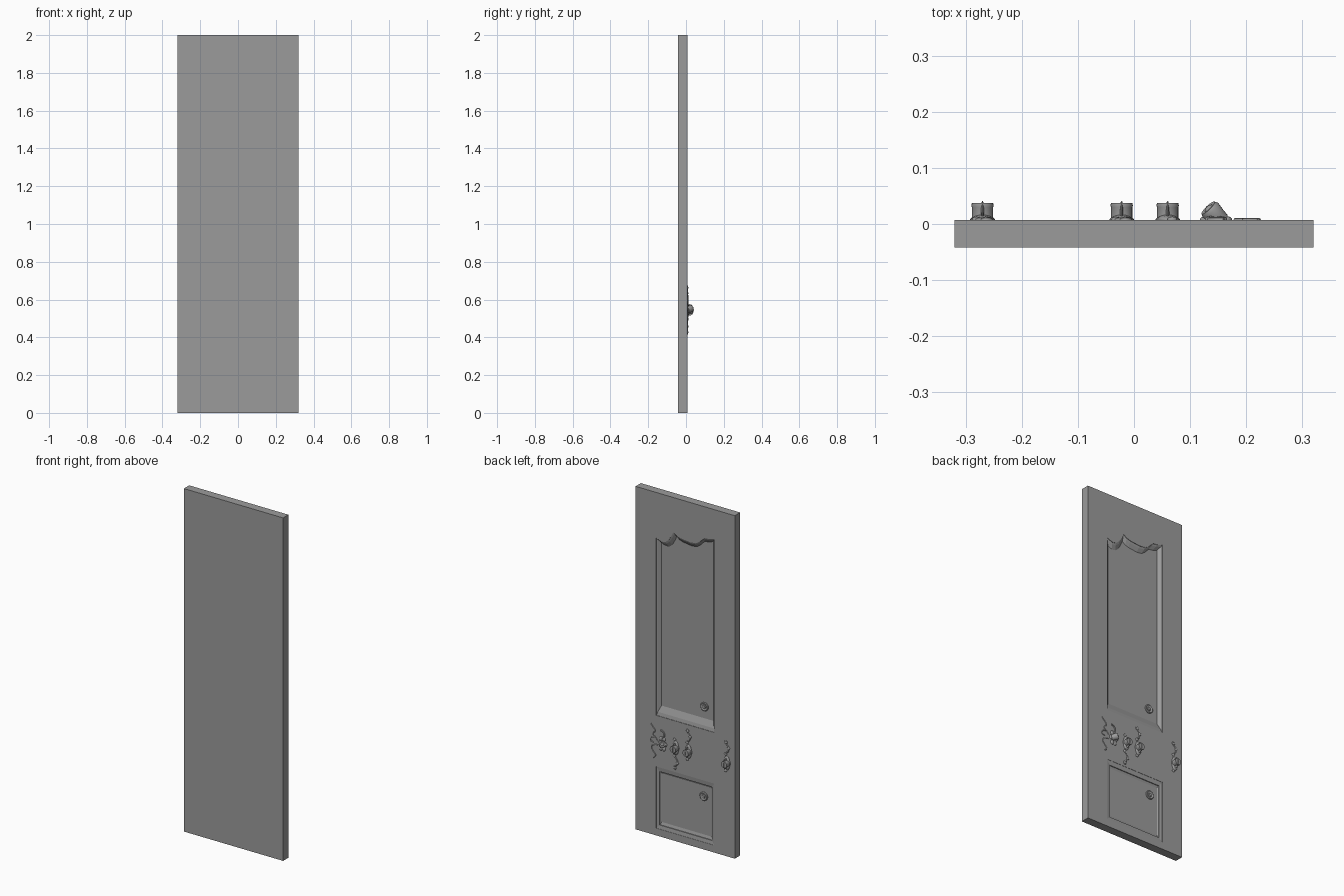
import bpy, bmesh, math
from mathutils import Vector

if "Cube" in bpy.data.objects:
    bpy.data.objects.remove(bpy.data.objects["Cube"])

BACK, FRONT = 0.0075, -0.0415   # y of the decorated face and the plain face

grey = bpy.data.materials.new("dark_grey")
grey.diffuse_color = (0.33, 0.33, 0.33, 1)
grey.use_nodes = True
grey.node_tree.nodes["Principled BSDF"].inputs["Base Color"].default_value = grey.diffuse_color


def finish(ob, smooth=True):
    bpy.ops.object.select_all(action='DESELECT')
    bpy.context.view_layer.objects.active = ob
    ob.select_set(True)
    if smooth:
        bpy.ops.object.shade_smooth_by_angle(angle=math.radians(40))
    if not ob.data.materials:
        ob.data.materials.append(grey)
    return ob


def mesh_object(name, bm):
    bmesh.ops.recalc_face_normals(bm, faces=bm.faces)
    me = bpy.data.meshes.new(name)
    bm.to_mesh(me)
    bm.free()
    ob = bpy.data.objects.new(name, me)
    bpy.context.collection.objects.link(ob)
    ob.data.materials.append(grey)
    return ob


def loft(name, rings):
    """Closed solid through rings of 3D points."""
    bm = bmesh.new()
    vs = [[bm.verts.new(p) for p in ring] for ring in rings]
    n = len(vs[0])
    for a, b in zip(vs, vs[1:]):
        for i in range(n):
            bm.faces.new((a[i], a[(i + 1) % n], b[(i + 1) % n], b[i]))
    bm.faces.new(vs[0])
    bm.faces.new(vs[-1])
    return mesh_object(name, bm)


def lathe(name, start, axis, profile, seg=20):
    """Turned part: profile is (radius, distance along axis)."""
    q = Vector(axis).to_track_quat('Z', 'Y')
    rings = []
    for r, h in profile:
        rings.append([Vector(start) + q @ Vector((r * math.cos(t), r * math.sin(t), h))
                      for t in (2 * math.pi * i / seg for i in range(seg))])
    return finish(loft(name, rings))


def ball(name, loc, r, scale=(1, 1, 1)):
    bpy.ops.mesh.primitive_uv_sphere_add(segments=14, ring_count=8, radius=r, location=loc)
    ob = bpy.context.object
    ob.name, ob.scale = name, scale
    return finish(ob)


def scroll(name, pts, r=0.003):
    """Round wire lying on the door face through (x, z) points."""
    cu = bpy.data.curves.new(name, 'CURVE')
    cu.dimensions, cu.bevel_depth, cu.bevel_resolution = '3D', r, 2
    cu.resolution_u, cu.use_fill_caps = 6, True
    sp = cu.splines.new('BEZIER')
    sp.bezier_points.add(len(pts) - 1)
    for bp, (x, z) in zip(sp.bezier_points, pts):
        bp.co = (x, BACK, z)
        bp.handle_left_type = bp.handle_right_type = 'AUTO'
    ob = bpy.data.objects.new(name, cu)
    bpy.context.collection.objects.link(ob)
    finish(ob, False)
    bpy.ops.object.convert(target='MESH')
    return finish(bpy.context.object)


# door slab
bpy.ops.mesh.primitive_cube_add(size=1, location=(0, (BACK + FRONT) / 2, 1))
door = bpy.context.object
door.name = "door_slab"
door.scale = (0.64, BACK - FRONT, 2)
bpy.ops.object.transform_apply(location=False, rotation=False, scale=True)

# panel outlines: top edge points run from +x to -x
W = 0.187
arch = [(W, 1.735), (0.155, 1.722), (0.13, 1.725), (0.108, 1.742), (0.09, 1.77), (0.077, 1.797),
        (0.055, 1.782), (0.03, 1.775), (-0.033, 1.768), (-0.07, 1.772), (-0.095, 1.788),
        (-0.125, 1.816), (-0.155, 1.82), (-W, 1.83)]
flat = [(W, 0.402), (-W, 0.402)]


def recess(name, top, zb, steps):
    """Cut a moulded panel; steps are (side, bottom, top inset, y)."""
    rings = []
    for side, bot, up, y in steps:
        k = 1 - side / W
        ring = [(x * k, y, z - up) for x, z in top]
        ring += [(-W * k, y, zb + bot), (W * k, y, zb + bot)]
        rings.append(ring)
    cutter = loft(name, rings)
    cutter.hide_render = True
    finish(door, False)
    mod = door.modifiers.new(name, 'BOOLEAN')
    mod.operation, mod.solver, mod.object = 'DIFFERENCE', 'EXACT', cutter
    bpy.ops.object.modifier_apply(modifier=mod.name)
    bpy.data.objects.remove(cutter, do_unlink=True)


UP_Y, LOW_Y = -0.013, -0.007   # floors of the two recesses
recess("upper_cutter", arch, 0.70, [(0, 0, 0, 0.03), (0, 0, 0, 0.005),
       (0.006, 0.020, 0.010, 0.001), (0.020, 0.055, 0.030, UP_Y)])
recess("lower_cutter", flat, 0.042, [(0, 0, 0, 0.03), (0, 0, 0, 0.006),
       (0.018, 0.022, 0.026, 0.003), (0.018, 0.022, 0.026, -0.002), (0.026, 0.038, 0.038, LOW_Y)])

# round rosettes on the panel floors
for name, z, y in (("upper_rosette", 0.823, UP_Y), ("lower_rosette", 0.303, LOW_Y)):
    lathe(name, (-0.111, y - 0.002, z), (0, 1, 0),
          [(0.025, 0), (0.025, 0.006), (0.021, 0.009), (0.015, 0.006), (0.011, 0.006),
           (0.009, 0.012), (0.003, 0.013)])

# knobs with curled tails, pointing up (+1) or down (-1)
KZ = 0.545
for i, (x, s) in enumerate(((-0.27, 1), (-0.022, 1), (0.06, -1)), 1):
    lathe(f"knob_{i}", (x, BACK - 0.002, KZ), (0, 1, 0),
          [(0.022, 0), (0.022, 0.003), (0.019, 0.006), (0.019, 0.024), (0.020, 0.027), (0.019, 0.032)])
    ball(f"knob_base_{i}", (x, BACK, KZ), 0.022, (0.9, 0.45, 1.9))
    ball(f"knob_rib_{i}", (x, 0.018, KZ), 0.0235, (0.16, 1, 1.3))
    tail = [(0, 0.03), (0.010, 0.048), (-0.006, 0.068), (-0.010, 0.09), (0.004, 0.108),
            (0.014, 0.118), (0.006, 0.126), (0.0, 0.116)]
    scroll(f"tail_{i}", [(x + dx, KZ + s * dz) for dx, dz in tail], 0.004)
    for j, (dx, dz) in enumerate(((0.009, 0.05), (-0.010, 0.088), (0.006, 0.118), (0.008, -0.046))):
        ball(f"tail_bead_{i}_{j}", (x + dx, BACK, KZ + s * dz), 0.008, (1.1, 0.7, 1))

# large slanted bloom beside the scrollwork
lathe("bloom", (0.155, 0.005, 0.545), (-0.023, 0.024, 0.008),
      [(0.016, 0), (0.017, 0.012), (0.019, 0.028), (0.016, 0.034), (0.009, 0.033), (0.005, 0.036)])
for j in range(6):
    t = j * math.pi / 3
    ball(f"bloom_petal_{j}", (0.146 + 0.018 * math.cos(t), BACK, 0.545 + 0.032 * math.sin(t)),
         0.011, (1, 0.6, 1.2))
scroll("bloom_stem", [(0.148, 0.575), (0.135, 0.595), (0.142, 0.615), (0.16, 0.622)], 0.005)

# flat wavy scrollwork
scroll("scroll_upper", [(0.180, 0.555), (0.192, 0.572), (0.208, 0.585), (0.195, 0.61),
                        (0.212, 0.632), (0.222, 0.645)], 0.003)
scroll("scroll_lower", [(0.180, 0.53), (0.195, 0.527), (0.218, 0.51), (0.205, 0.485),
                        (0.192, 0.468), (0.205, 0.45)], 0.003)
scroll("scroll_side", [(0.192, 0.572), (0.215, 0.565), (0.222, 0.545), (0.205, 0.54)], 0.003)
